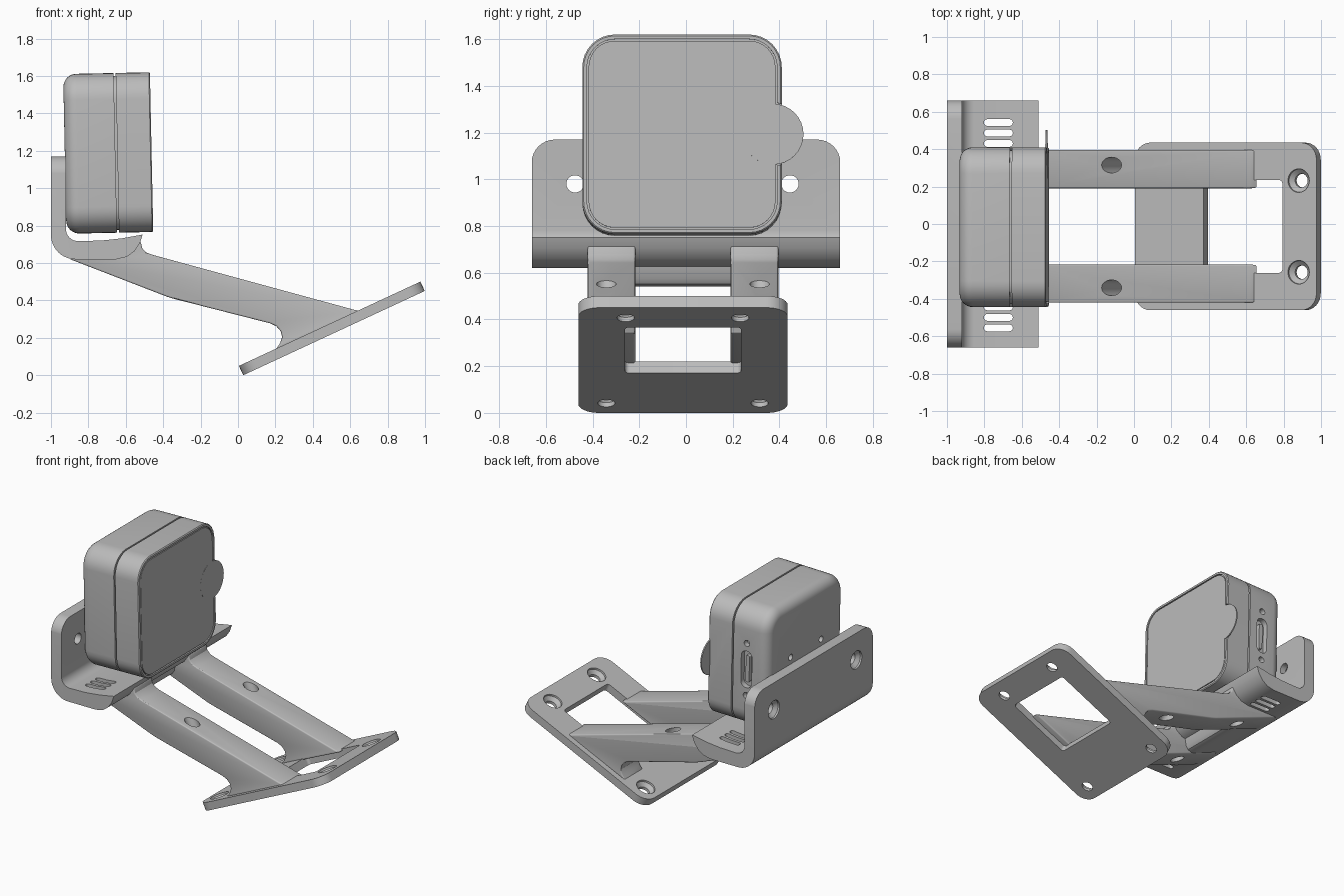
import bpy, bmesh
from math import pi, sin, cos, radians
from mathutils import Matrix, Vector

cube = bpy.data.objects.get("Cube")
if cube:
    bpy.data.objects.remove(cube, do_unlink=True)

grey = bpy.data.materials.new("plain grey")
grey.use_nodes = True
grey.diffuse_color = (0.5, 0.5, 0.5, 1)
grey.node_tree.nodes["Principled BSDF"].inputs["Base Color"].default_value = (0.5, 0.5, 0.5, 1)


def frame(u, v, n, origin=(0, 0, 0)):
    m = Matrix((u, v, n)).transposed().to_4x4()
    m.translation = Vector(origin)
    return m


X, Y, Z = (1, 0, 0), (0, 1, 0), (0, 0, 1)
XZ = frame(X, Z, Y)      # side profiles, extruded across the width
YZ = frame(Y, Z, X)      # front profiles, extruded along the length
XY = frame(X, Y, Z)
MID = -0.013             # centre line of the arms, base and case


def loft(name, rings, fr):
    """Skin a stack of (outline, depth) rings and cap both ends."""
    bm = bmesh.new()
    loops = [[bm.verts.new(fr @ Vector((a, b, d))) for a, b in pts] for pts, d in rings]
    for lo, hi in zip(loops, loops[1:]):
        for i in range(len(lo)):
            j = (i + 1) % len(lo)
            bm.faces.new((lo[i], lo[j], hi[j], hi[i]))
    bm.faces.new(loops[0][::-1])
    bm.faces.new(loops[-1])
    bmesh.ops.recalc_face_normals(bm, faces=bm.faces)
    mesh = bpy.data.meshes.new(name)
    bm.to_mesh(mesh)
    bm.free()
    mesh.materials.append(grey)
    ob = bpy.data.objects.new(name, mesh)
    bpy.context.collection.objects.link(ob)
    return ob


def prism(name, pts, d0, d1, fr):
    return loft(name, [(pts, d0), (pts, d1)], fr)


def rounded(ca, cb, ha, hb, r, n=8):
    pts = []
    for q, (sa, sb) in enumerate(((1, 1), (-1, 1), (-1, -1), (1, -1))):
        for k in range(n + 1):
            t = (q + k / n) * pi / 2
            pts.append((ca + sa * (ha - r) + r * cos(t), cb + sb * (hb - r) + r * sin(t)))
    return pts


def circle(ca, cb, r, n=32):
    return [(ca + r * cos(2 * pi * k / n), cb + r * sin(2 * pi * k / n)) for k in range(n)]


def apply_mods(ob):
    dg = bpy.context.evaluated_depsgraph_get()
    mesh = bpy.data.meshes.new_from_object(ob.evaluated_get(dg))
    ob.modifiers.clear()
    ob.data = mesh


def cut(ob, cutter, op='DIFFERENCE'):
    mod = ob.modifiers.new("cut", 'BOOLEAN')
    mod.object, mod.operation, mod.solver = cutter, op, 'EXACT'
    apply_mods(ob)
    bpy.data.objects.remove(cutter, do_unlink=True)


def smooth(ob):
    bpy.ops.object.select_all(action='DESELECT')
    ob.select_set(True)
    bpy.context.view_layer.objects.active = ob
    bpy.ops.object.shade_smooth_by_angle(angle=radians(30))


def countersink(a, b, face, through, fr):
    """Screw hole cutter: wide at depth 'face', narrow towards 'through'."""
    s = 1 if through > face else -1
    return loft("cutter", [(circle(a, b, 0.064), face - s * 0.01), (circle(a, b, 0.062), face + s * 0.012),
                           (circle(a, b, 0.037), face + s * 0.035), (circle(a, b, 0.037), through)], fr)


# Cradle: bent tray with a rounded back plate
outer = [(-0.87 - 0.13 * sin(t), 0.75 - 0.13 * cos(t)) for t in [k * pi / 20 for k in range(11)]]
inner = [(-0.855 - 0.065 * cos(t), 0.782 - 0.065 * sin(t)) for t in [k * pi / 16 for k in range(9)]]
lip = [(-0.73, 0.72), (-0.62, 0.732), (-0.51, 0.752), (-0.525, 0.705), (-0.555, 0.662),
       (-0.595, 0.633), (-0.65, 0.62)]
cradle = prism("cradle", outer + [(-1, 1.17), (-0.92, 1.17)] + inner + lip, -0.66, 0.66, XZ)
cut(cradle, prism("cutter", rounded(0, 0.58, 0.661, 0.59, 0.1), -1.2, 0, YZ), 'INTERSECT')
for y in (-0.475, 0.445):
    cut(cradle, countersink(y, 0.98, -1, -0.85, YZ))
for side in (-1, 1):
    for k in range(3):
        slot = rounded(-0.725, MID * 0.5 + side * (0.437 + 0.056 * k), 0.077, 0.018, 0.017, 4)
        cut(cradle, prism("cutter", slot, 0.5, 0.85, XY))
smooth(cradle)

# Sloping base plate with window and screw holes
tilt = radians(24.9)
base_frame = frame((cos(tilt), 0, sin(tilt)), Y, (-sin(tilt), 0, cos(tilt)), (0.028, 0, 0))
base = prism("base_plate", rounded(0.535, MID, 0.535, 0.448, 0.09), 0, 0.055, base_frame)
cut(base, prism("cutter", rounded(0.637, MID, 0.232, 0.248, 0.02), -0.1, 0.2, base_frame))
for u, w in ((0.965, 0.245), (0.098, 0.328)):
    for side in (-1, 1):
        cut(base, countersink(u, MID + side * w, 0.055, -0.05, base_frame))
smooth(base)

# Two arms, each with a driver hole in line with the lower base screw
arm_profile = [(-0.88, 0.63), (-0.9, 0.621), (-0.38, 0.42), (-0.34, 0.408), (0.17, 0.278),
               (0.205, 0.262), (0.228, 0.235), (0.236, 0.205), (0.225, 0.172), (0.2, 0.135),
               (0.66, 0.342), (0.62, 0.35), (-0.455, 0.643), (-0.49, 0.656), (-0.513, 0.68),
               (-0.52, 0.715), (-0.56, 0.72), (-0.7, 0.68)]
for name, side in (("arm_right", -1), ("arm_left", 1)):
    y = MID + side * 0.306
    arm = prism(name, arm_profile, y - 0.102, y + 0.102, XZ)
    bev = arm.modifiers.new("soft edges", 'BEVEL')
    bev.width, bev.segments, bev.limit_method, bev.angle_limit = 0.012, 3, 'ANGLE', radians(60)
    apply_mods(arm)
    cut(arm, prism("cutter", circle(0.098, MID + side * 0.328, 0.042), 0.2, 0.8, base_frame))
    cut(arm, prism("cutter", circle(-0.64, y, 0.045), 0.4, 0.64, XY))
    smooth(arm)

# Web joining the arms under the cradle
web = prism("arm_web", [(-0.89, 0.624), (-0.7, 0.546), (-0.675, 0.542), (-0.648, 0.552), (-0.632, 0.575),
                        (-0.62, 0.65), (-0.85, 0.66)], MID - 0.21, MID + 0.21, XZ)
smooth(web)

# Case: rounded box, filleted at the back, with a seam groove
case_frame = Matrix.Translation((-0.694, MID - 0.004, 1.188)) @ Matrix.Rotation(radians(-1.2), 4, 'Y') @ YZ


def case_ring(inset):
    return rounded(0, 0, 0.427 - inset, 0.427 - inset, 0.14 - inset)


fillet = [k * pi / 16 for k in range(9)]
rings = [(case_ring(0.07 * (1 - sin(t))), -0.232 + 0.07 * (1 - cos(t))) for t in fillet]
rings += [(case_ring(i), d) for i, d in ((0, 0.038), (0.015, 0.038), (0.015, 0.049), (0, 0.049),
                                         (0, 0.226), (0.006, 0.232))]
case = loft("case", rings, case_frame)
cut(case, prism("cutter", case_ring(0.02), 0.22, 0.3, case_frame))
cut(case, prism("cutter", circle(0.39, 0, 0.135), 0.22, 0.3, case_frame))

# Connector socket and side screws, then two screws at the back
port_frame = case_frame @ frame(Z, Y, X)
cut(case, prism("cutter", rounded(-0.066, 0, 0.042, 0.13, 0.04), 0.39, 0.5, port_frame))
for z in (-0.185, 0.185):
    cut(case, prism("cutter", circle(-0.066, z, 0.022, 16), 0.39, 0.5, port_frame))
for y in (-0.17, 0.17):
    cut(case, prism("cutter", circle(y, 0.035, 0.022, 16), -0.3, -0.2, case_frame))
smooth(case)
socket = prism("socket_tongue", rounded(-0.066, 0, 0.014, 0.095, 0.01, 3), 0.38, 0.415, port_frame)

# Front film with its pull tab
film = prism("front_film", case_ring(0.027), 0.215, 0.23, case_frame)
tab = prism("film_tab", circle(0.39, 0, 0.13), 0.222, 0.2305, case_frame)
for ob in (film, tab):
    smooth(ob)
